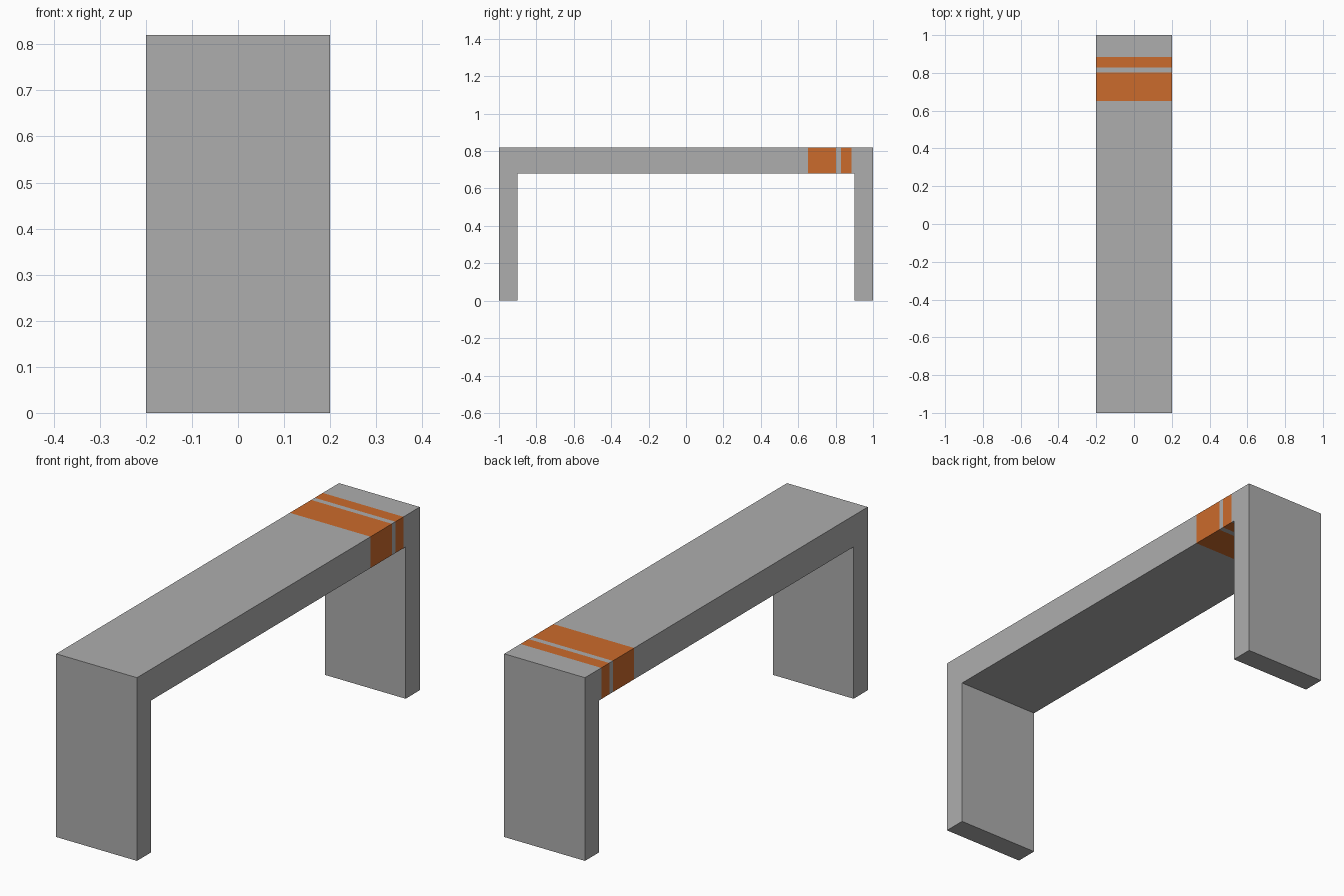
import bpy, bmesh

if "Cube" in bpy.data.objects:
    bpy.data.objects.remove(bpy.data.objects["Cube"])

HALF_W = 0.2
STRIPES = [(0.652, 0.803), (0.828, 0.885)]


def material(name, color):
    m = bpy.data.materials.new(name)
    m.diffuse_color = (*color, 1)
    m.use_nodes = True
    m.node_tree.nodes["Principled BSDF"].inputs["Base Color"].default_value = m.diffuse_color
    return m


# Bench body: one inverted-U profile extruded across the width
profile = [(-1, 0), (-0.9, 0), (-0.9, 0.68), (0.9, 0.68),
           (0.9, 0), (1, 0), (1, 0.82), (-1, 0.82)]
bm = bmesh.new()
face = bm.faces.new([bm.verts.new((-HALF_W, y, z)) for y, z in profile])
ext = bmesh.ops.extrude_face_region(bm, geom=[face])
moved = [g for g in ext["geom"] if isinstance(g, bmesh.types.BMVert)]
bmesh.ops.translate(bm, verts=moved, vec=(2 * HALF_W, 0, 0))

# Cut the stripe edges into the seat, plus the leg joints to keep faces simple
for y in [-0.9, 0.9] + [e for s in STRIPES for e in s]:
    bmesh.ops.bisect_plane(bm, geom=bm.verts[:] + bm.edges[:] + bm.faces[:],
                           plane_co=(0, y, 0), plane_no=(0, 1, 0))
bmesh.ops.recalc_face_normals(bm, faces=bm.faces[:])

# Orange bands wrap all the way round the seat
for f in bm.faces:
    y = f.calc_center_median().y
    f.material_index = int(any(a < y < b for a, b in STRIPES))

mesh = bpy.data.meshes.new("bench")
bm.to_mesh(mesh)
bm.free()
mesh.materials.append(material("grey", (0.42, 0.42, 0.42)))
mesh.materials.append(material("orange", (0.60, 0.145, 0.025)))
bpy.context.collection.objects.link(bpy.data.objects.new("bench", mesh))
